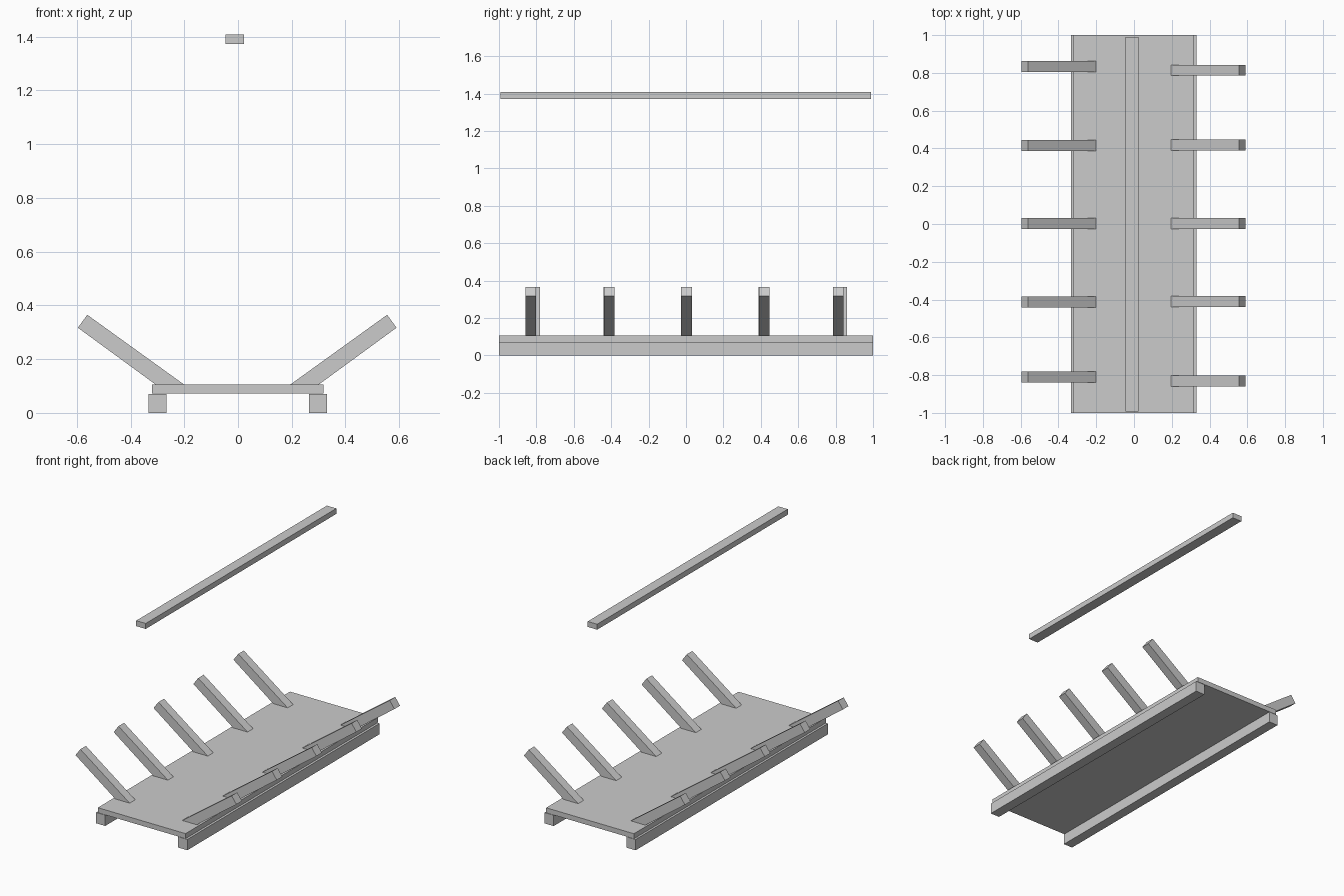
import bpy, bmesh

if "Cube" in bpy.data.objects:
    bpy.data.objects.remove(bpy.data.objects["Cube"])


def prism(name, profile, y0, y1):
    """Extrude an x/z outline along y."""
    bm = bmesh.new()
    face = bm.faces.new([bm.verts.new((x, y0, z)) for x, z in profile])
    ext = bmesh.ops.extrude_face_region(bm, geom=[face])
    verts = [v for v in ext["geom"] if isinstance(v, bmesh.types.BMVert)]
    bmesh.ops.translate(bm, vec=(0, y1 - y0, 0), verts=verts)
    bmesh.ops.recalc_face_normals(bm, faces=bm.faces)
    mesh = bpy.data.meshes.new(name)
    bm.to_mesh(mesh)
    bm.free()
    obj = bpy.data.objects.new(name, mesh)
    bpy.context.collection.objects.link(obj)
    return obj


def box(name, x0, x1, y0, y1, z0, z1):
    return prism(name, [(x0, z0), (x1, z0), (x1, z1), (x0, z1)], y0, y1)


# Deck on two long runners
box("deck", -0.321, 0.318, -1, 1, 0.073, 0.106)
box("left_runner", -0.333, -0.267, -1, 1, 0, 0.071)
box("right_runner", 0.264, 0.331, -1, 1, 0, 0.071)

# Overhead ridge bar
box("ridge_bar", -0.046, 0.023, -0.993, 0.99, 1.372, 1.408)

# Slanted side posts, cut flat where they meet the deck
post = [(0.194, 0.105), (0.300, 0.105), (0.590, 0.317), (0.555, 0.365)]
left_y = [-0.81, -0.413, 0.002, 0.416, 0.833]
right_y = [-0.83, -0.41, 0.002, 0.418, 0.814]
half = 0.029
for side, shift, rows in ((-1, -0.006, left_y), (1, 0, right_y)):
    label = "left" if side < 0 else "right"
    outline = [(side * x + shift, z) for x, z in post]
    for i, y in enumerate(rows, 1):
        prism(f"{label}_post_{i}", outline, y - half, y + half)
